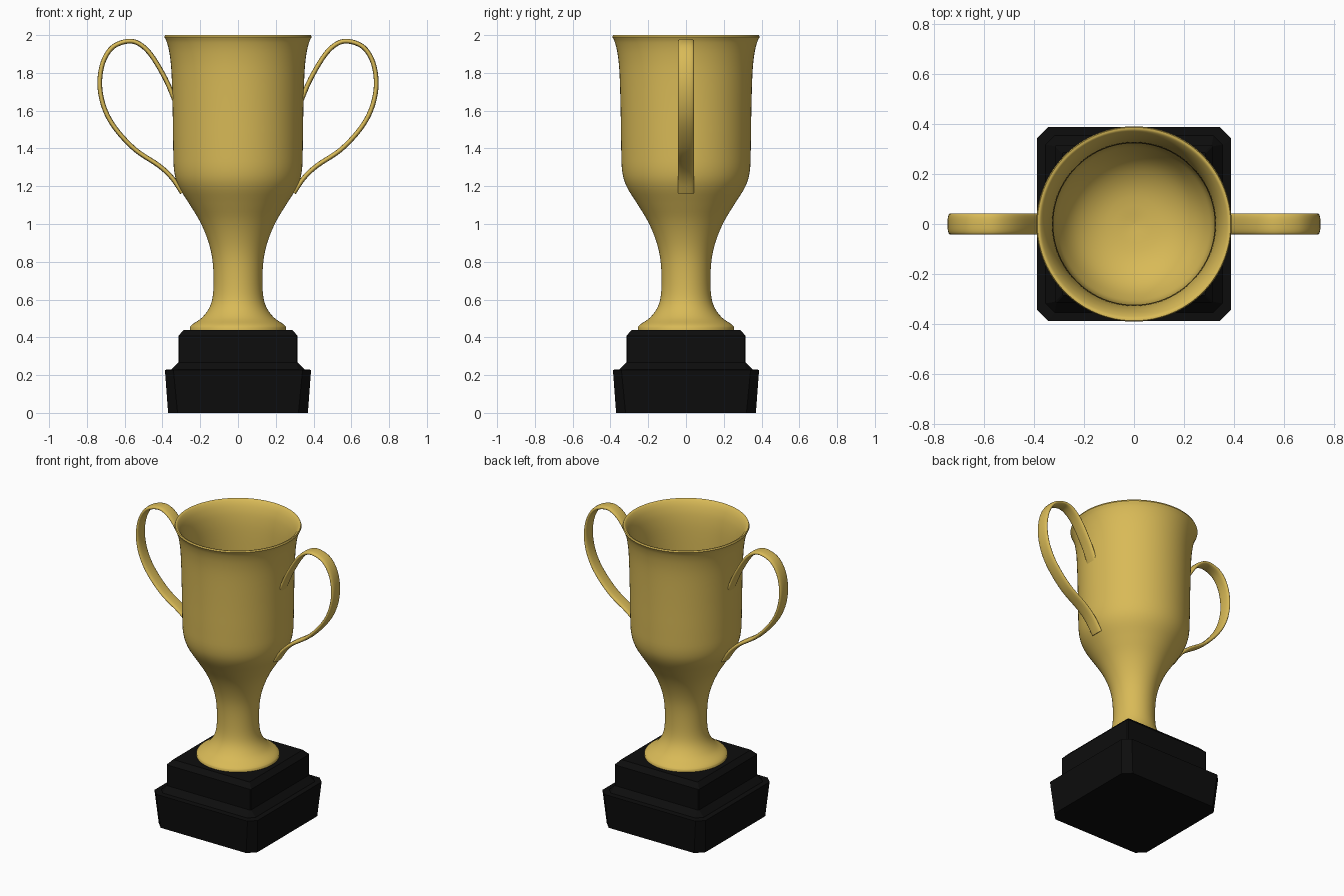
import bpy, bmesh, math
from mathutils import Vector

cube = bpy.data.objects.get("Cube")
if cube:
    bpy.data.objects.remove(cube, do_unlink=True)


def material(name, rgb):
    m = bpy.data.materials.new(name)
    m.use_nodes = True
    m.diffuse_color = (*rgb, 1)
    m.node_tree.nodes["Principled BSDF"].inputs["Base Color"].default_value = (*rgb, 1)
    return m


gold = material("gold", (0.69, 0.49, 0.095))
black = material("black", (0.004, 0.004, 0.004))


def spline(points, steps):
    """Smooth curve through 2D points."""
    p = [Vector(q) for q in points]
    p = [2 * p[0] - p[1]] + p + [2 * p[-1] - p[-2]]
    out = []
    for a, b, c, d in zip(p, p[1:], p[2:], p[3:]):
        for i in range(steps):
            t = i / steps
            out.append(0.5 * (2 * b + (c - a) * t + (2 * a - 5 * b + 4 * c - d) * t**2
                              + (3 * b - a - 3 * c + d) * t**3))
    return out + [p[-2]]


def loft(name, rings, mat, smooth_angle=None):
    """Join rings of points into a closed skin with capped ends."""
    bm = bmesh.new()
    loops = [[bm.verts.new(co) for co in ring] for ring in rings]
    n = len(loops[0])
    for a, b in zip(loops, loops[1:]):
        for i in range(n):
            j = (i + 1) % n
            bm.faces.new((a[i], a[j], b[j], b[i]))
    bm.faces.new(loops[0][::-1])
    bm.faces.new(loops[-1])
    bmesh.ops.recalc_face_normals(bm, faces=bm.faces)
    mesh = bpy.data.meshes.new(name)
    bm.to_mesh(mesh)
    bm.free()
    mesh.materials.append(mat)
    ob = bpy.data.objects.new(name, mesh)
    bpy.context.collection.objects.link(ob)
    if smooth_angle:
        bpy.ops.object.select_all(action="DESELECT")
        ob.select_set(True)
        bpy.context.view_layer.objects.active = ob
        bpy.ops.object.shade_smooth_by_angle(angle=math.radians(smooth_angle))
    return ob


# Cup: foot, stem, bowl and flared rim, then back down the inside
outer = [(0.255, 0.455), (0.24, 0.47), (0.19, 0.505), (0.15, 0.56), (0.132, 0.63),
         (0.13, 0.74), (0.14, 0.84), (0.165, 0.93), (0.205, 1.02), (0.26, 1.11),
         (0.315, 1.2), (0.338, 1.28), (0.343, 1.4), (0.346, 1.6), (0.352, 1.8),
         (0.362, 1.9), (0.376, 1.96), (0.39, 1.99)]
inner = [(0.386, 2.0), (0.372, 1.994), (0.352, 1.96), (0.335, 1.9), (0.325, 1.8),
         (0.322, 1.6), (0.32, 1.32), (0.295, 1.22), (0.235, 1.13), (0.14, 1.075),
         (0.004, 1.055)]
profile = [Vector((0.255, 0.435))] + spline(outer, 4) + spline(inner, 4)
SIDES = 96
loft("cup", [[(r * math.cos(math.tau * i / SIDES), r * math.sin(math.tau * i / SIDES), z)
              for i in range(SIDES)] for r, z in profile], gold, 45)


# Handles: flat rounded straps swept along a loop, one per side
path = spline([(0.335, 1.655), (0.385, 1.77), (0.46, 1.895), (0.525, 1.955), (0.588, 1.967),
               (0.665, 1.935), (0.715, 1.855), (0.732, 1.74), (0.71, 1.62), (0.652, 1.51),
               (0.546, 1.395), (0.42, 1.31), (0.35, 1.245), (0.295, 1.165)], 5)


def strap_ring(k, side):
    tangent = (path[min(k + 1, len(path) - 1)] - path[max(k - 1, 0)]).normalized()
    normal = Vector((-tangent.y, tangent.x))
    ring = []
    for i in range(20):
        a = math.tau * i / 20
        c, s = math.cos(a), math.sin(a)
        p = path[k] + normal * 0.0125 * math.copysign(abs(s) ** 0.75, s)
        ring.append((side * p.x, 0.042 * math.copysign(abs(c) ** 0.75, c), p.y))
    return ring


for name, side in (("left_handle", 1), ("right_handle", -1)):
    loft(name, [strap_ring(k, side) for k in range(len(path))], gold, 50)


# Plinth: two square tiers made of rings with cut corners
def square_ring(half, cut, z):
    pts = []
    for q in range(4):
        c, s = math.cos(q * math.pi / 2), math.sin(q * math.pi / 2)
        for x, y in ((half, half - cut), (half - cut, half)):
            pts.append((x * c - y * s, x * s + y * c, z))
    return pts


loft("plinth_lower_tier", [square_ring(*r) for r in (
    (0.37, 0.05, 0), (0.387, 0.045, 0.228), (0.355, 0.04, 0.23))], black)
loft("plinth_upper_tier", [square_ring(*r) for r in (
    (0.355, 0.04, 0.226), (0.352, 0.035, 0.232), (0.316, 0.006, 0.268),
    (0.316, 0.006, 0.408), (0.286, 0.004, 0.44))], black)
